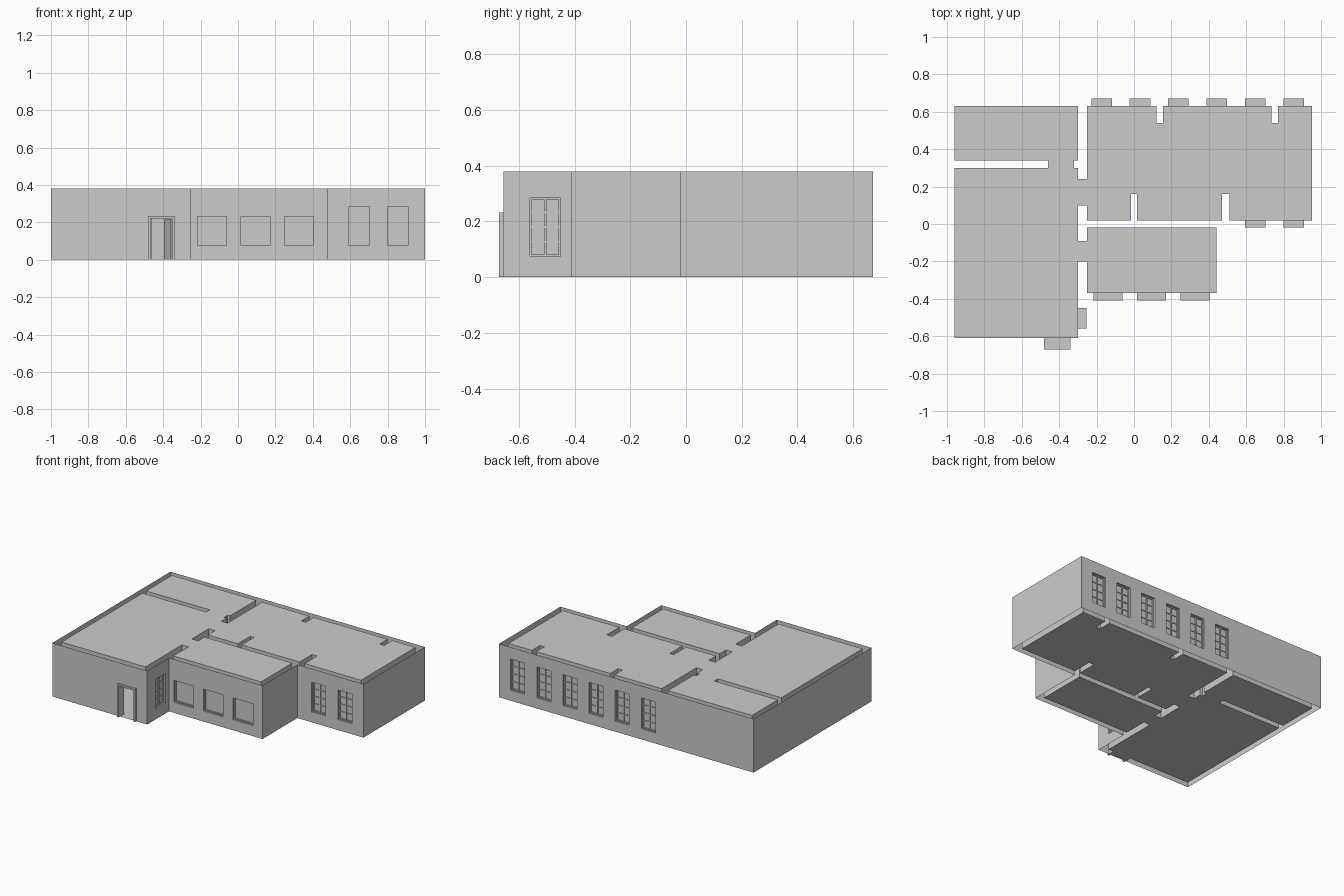
import bpy, bmesh
from mathutils import Vector as V

if "Cube" in bpy.data.objects:
    bpy.data.objects.remove(bpy.data.objects["Cube"])

H = 0.38

# Plan outlines, counter-clockwise
OUTER = [(-1, -.655), (-.255, -.655), (-.255, -.41), (.48, -.41), (.48, -.02),
         (1, -.02), (1, .67), (-1, .67)]
ROOMS = [(-.96, -.61), (-.30, -.61), (-.30, -.20), (-.25, -.20), (-.25, -.37),
         (.44, -.37), (.44, -.02), (-.25, -.02), (-.25, -.09), (-.30, -.09),
         (-.30, .10), (-.25, .10), (-.25, .02), (-.015, .02), (-.015, .16),
         (.015, .16), (.015, .02), (.47, .02), (.47, .16), (.51, .16), (.51, .02),
         (.953, .02), (.953, .63), (.77, .63), (.77, .54), (.735, .54), (.735, .63),
         (.155, .63), (.155, .54), (.12, .54), (.12, .63), (-.25, .63), (-.25, .24),
         (-.30, .24), (-.30, .30), (-.32, .30), (-.32, .34), (-.30, .34),
         (-.30, .63), (-.96, .63), (-.96, .34), (-.46, .34), (-.46, .30), (-.96, .30)]

# Openings: start, end (counter-clockwise on the outer face), depth, z range, kind
OPENINGS = [((x + .11, .67), (x, .67), .04, .075, .295, "tall")
            for x in (-.228, -.023, .182, .388, .593, .800)]
OPENINGS += [((x, -.02), (x + .11, -.02), .04, .075, .285, "tall") for x in (.593, .800)]
OPENINGS += [((x, -.41), (x + .155, -.41), .04, .075, .23, "wide") for x in (-.217, .016, .249)]
OPENINGS += [((-.255, -.56), (-.255, -.45), .045, .075, .285, "tall"),
             ((-.48, -.655), (-.34, -.655), .045, 0, .233, "door")]


def finish(name, bm):
    bmesh.ops.remove_doubles(bm, verts=bm.verts, dist=1e-5)
    me = bpy.data.meshes.new(name)
    bm.to_mesh(me)
    bm.free()
    ob = bpy.data.objects.new(name, me)
    bpy.context.collection.objects.link(ob)
    return ob


def face(bm, pts):
    bm.faces.new([bm.verts.new(p) for p in pts])


def wall(bm, p, q, flip):
    """One upright wall sheet with its openings left out."""
    p, q = V(p), V(q)
    u = (q - p).normalized()
    n = V((-u.y, u.x))
    length = (q - p).length
    holes = []
    for a, b, d, z0, z1, kind in OPENINGS:
        a, b = V(a) - p, V(b) - p
        s, t = a.dot(u), b.dot(u)
        if abs(a.dot(n)) < .06 and abs(b.dot(n)) < .06 and 0 < s < t < length:
            holes.append((s, t, z0, z1))

    def quad(s, t, z0, z1):
        if t - s > 1e-5 and z1 - z0 > 1e-5:
            a, b = p + u * s, p + u * t
            pts = [(*a, z0), (*b, z0), (*b, z1), (*a, z1)]
            face(bm, pts[::-1] if flip else pts)
    at = 0
    for s, t, z0, z1 in sorted(holes):
        quad(at, s, 0, H)
        quad(s, t, 0, z0)
        quad(s, t, z1, H)
        at = t
    quad(at, length, 0, H)


# Outer and inner wall sheets
for name, plan, flip in (("outer_walls", OUTER, False), ("room_walls", ROOMS, True)):
    bm = bmesh.new()
    for p, q in zip(plan, plan[1:] + plan[:1]):
        wall(bm, p, q, flip)
    finish(name, bm)

# Floor and ceiling sheets
for name, z in (("floor", 0), ("ceiling", H)):
    bm = bmesh.new()
    pts = [(x, y, z) for x, y in ROOMS]
    face(bm, pts if z else pts[::-1])
    finish(name, bm)


def local(a, b):
    """Map along-wall, inward, up coordinates into the model."""
    a, u = V(a), (V(b) - V(a)).normalized()
    n = V((-u.y, u.x))
    return lambda s, d, z: (*(a + u * s + n * d), z)


def bar(bm, P, s0, s1, d0, d1, z0, z1):
    vs = bmesh.ops.create_cube(bm, size=1)["verts"]
    for v in vs:
        x, y, z = v.co
        v.co = P(s1 if x > 0 else s0, d1 if y > 0 else d0, z1 if z > 0 else z0)
    bmesh.ops.recalc_face_normals(bm, faces=list({f for v in vs for f in v.link_faces}))


for i, (a, b, d, z0, z1, kind) in enumerate(OPENINGS):
    P, w = local(a, b), (V(b) - V(a)).length
    # Reveal lining the opening
    bm = bmesh.new()
    ring = [(0, z0), (w, z0), (w, z1), (0, z1)]
    for (s, z), (t, y) in zip(ring, ring[1:] + ring[:1]):
        face(bm, [P(s, 0, z), P(t, 0, y), P(t, d, y), P(s, d, z)])
    finish(f"{kind}_reveal_{i}", bm)

    bm = bmesh.new()
    if kind == "door":
        # Door frame standing proud of the wall
        f = .012
        bar(bm, P, 0, f, -.015, d, 0, z1)
        bar(bm, P, w - f, w, -.015, d, 0, z1)
        bar(bm, P, f, w - f, -.015, d, z1 - f, z1)
        finish("door_frame", bm)
        # Door leaf swung open into the room
        bm = bmesh.new()
        L = local((-.352, -.61), (-.39, -.50))
        bar(bm, L, 0, .115, 0, .006, 0, .215)
        finish("door_leaf", bm)
    else:
        # Window frame, with glazing bars in the tall windows
        f = .007
        lo, hi = .012, .026
        bar(bm, P, 0, f, lo, hi, z0, z1)
        bar(bm, P, w - f, w, lo, hi, z0, z1)
        bar(bm, P, f, w - f, lo, hi, z0, z0 + f)
        bar(bm, P, f, w - f, lo, hi, z1 - f, z1)
        if kind == "tall":
            bar(bm, P, w / 2 - .004, w / 2 + .004, lo, hi, z0 + f, z1 - f)
            for k in (1, 2, 3):
                z = z0 + (z1 - z0) * k / 4
                bar(bm, P, f, w - f, lo + .002, hi - .002, z - .003, z + .003)
        finish(f"{kind}_window_frame_{i}", bm)
        # Window pane
        bm = bmesh.new()
        m = (lo + hi) / 2
        face(bm, [P(0, m, z0), P(w, m, z0), P(w, m, z1), P(0, m, z1)])
        finish(f"{kind}_window_pane_{i}", bm)
